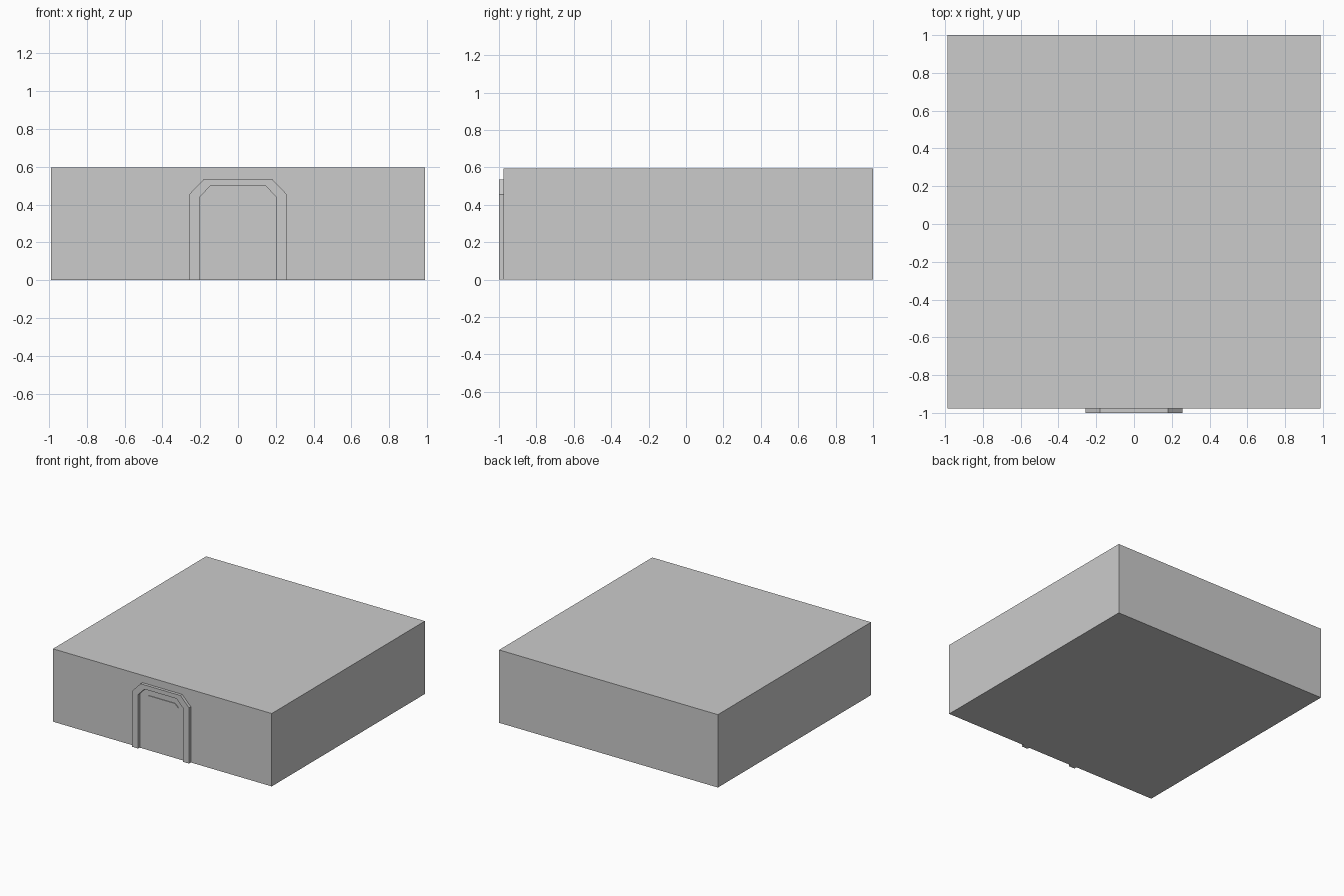
import bpy, bmesh

if "Cube" in bpy.data.objects:
    bpy.data.objects.remove(bpy.data.objects["Cube"])

WALL = -0.976  # front wall plane


def prism(name, profile, y_front, y_back):
    """Extrude an (x, z) outline from y_front to y_back."""
    bm = bmesh.new()
    face = bm.faces.new([bm.verts.new((x, y_front, z)) for x, z in profile])
    ext = bmesh.ops.extrude_face_region(bm, geom=[face])
    verts = [v for v in ext["geom"] if isinstance(v, bmesh.types.BMVert)]
    bmesh.ops.translate(bm, verts=verts, vec=(0, y_back - y_front, 0))
    bmesh.ops.recalc_face_normals(bm, faces=bm.faces[:])
    mesh = bpy.data.meshes.new(name)
    bm.to_mesh(mesh)
    bm.free()
    obj = bpy.data.objects.new(name, mesh)
    bpy.context.collection.objects.link(obj)
    return obj


def arch(half, bottom, top, shoulder_x, shoulder_z):
    """Doorway outline with two chamfered upper corners."""
    right = [(half, bottom), (half, shoulder_z), (shoulder_x, top)]
    return right + [(-x, z) for x, z in reversed(right)]


# Main building block
W, H = 0.988, 0.595
prism("building_block", [(-W, 0), (W, 0), (W, H), (-W, H)], WALL, 1.0)

# Raised door surround, open at the ground
outer = arch(0.257, 0, 0.535, 0.18, 0.455)
inner = arch(0.202, 0, 0.50, 0.145, 0.44)
prism("door_frame", outer + inner[::-1], -1.0, WALL)

# Door leaf set back inside the surround
prism("door_leaf", arch(0.2, 0, 0.498, 0.143, 0.438), -0.98, WALL)

# Shallow centre panel on the door
prism("door_panel", arch(0.15, 0.035, 0.448, 0.121, 0.418), -0.985, -0.98)
